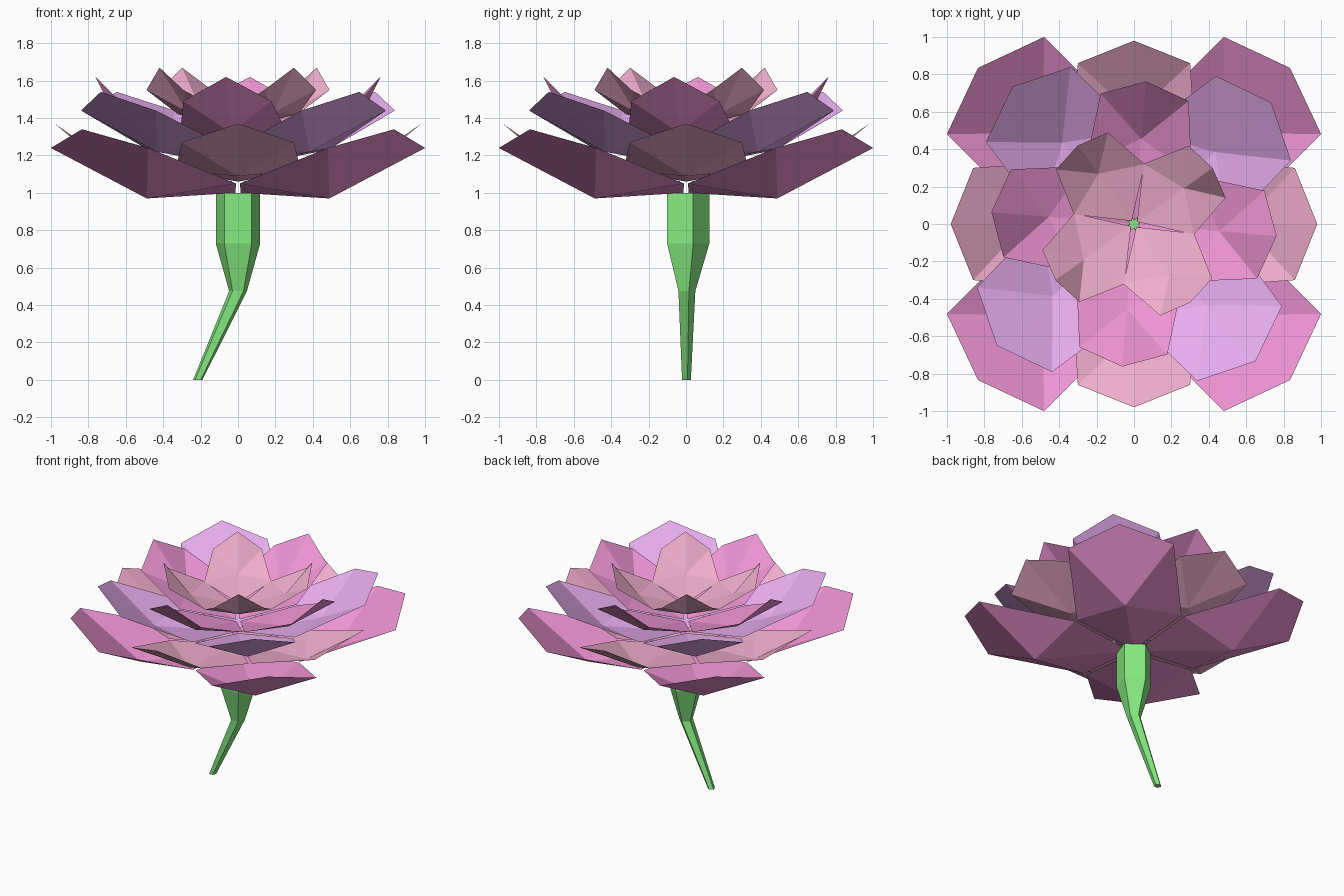
import bpy
from math import radians, cos, sin, pi
from mathutils import Vector

if "Cube" in bpy.data.objects:
    bpy.data.objects.remove(bpy.data.objects["Cube"])


def material(name, rgb):
    m = bpy.data.materials.new(name)
    m.diffuse_color = (*rgb, 1)
    m.use_nodes = True
    m.node_tree.nodes["Principled BSDF"].inputs["Base Color"].default_value = m.diffuse_color
    return m


magenta = material("magenta", (0.86, 0.30, 0.66))
salmon = material("salmon", (0.87, 0.42, 0.60))
purple = material("purple", (0.81, 0.42, 0.87))
green = material("green", (0.24, 0.83, 0.22))


def add_mesh(name, verts, faces, mat):
    me = bpy.data.meshes.new(name)
    me.from_pydata(verts, [], faces)
    me.materials.append(mat)
    me.update()
    ob = bpy.data.objects.new(name, me)
    bpy.context.collection.objects.link(ob)
    return ob


def petal_ring(name, mat, angle, base_z, mid, keel, end, tip):
    """Four folded petals: base, side and end corners, raised tip, low keel point."""
    local = [(0.02, 0, base_z),
             (mid[0], -mid[1], mid[2]), (end[0], -end[1], end[2]),
             (tip[0], 0, tip[1]),
             (end[0], end[1], end[2]), (mid[0], mid[1], mid[2]),
             (keel[0], 0, keel[1])]
    verts, faces = [], []
    for k in range(4):
        a = radians(angle + 90 * k)
        n = len(verts)
        verts += [(u * cos(a) - v * sin(a), u * sin(a) + v * cos(a), z)
                  for u, v, z in local]
        faces += [(n + i, n + (i + 1) % 6, n + 6) for i in range(6)]
    return add_mesh(name, verts, faces, mat)


# Petal rings, from the wide outer one to the small upright inner one
petal_ring("outer_petals", magenta, 45, 1.00,
           (0.38, 0.365, 1.05), (0.69, 0.97), (1.047, 0.368, 1.24), (1.18, 1.34))
petal_ring("second_petals", salmon, 0, 1.06,
           (0.35, 0.335, 1.12), (0.58, 1.09), (0.86, 0.30, 1.27), (0.98, 1.37))
petal_ring("third_petals", purple, 41.5, 1.14,
           (0.36, 0.345, 1.24), (0.58, 1.22), (0.853, 0.302, 1.44), (0.98, 1.54))
petal_ring("fourth_petals", magenta, -4.8, 1.23,
           (0.295, 0.285, 1.33), (0.457, 1.32), (0.68, 0.236, 1.49), (0.765, 1.62))
petal_ring("inner_petals", salmon, 35.5, 1.35,
           (0.228, 0.232, 1.42), (0.33, 1.43), (0.48, 0.17, 1.55), (0.516, 1.67))

# Five-sided stem that bends sideways and swells into the cup
sections = [(-0.215, 0.0, 0.026), (0.0, 0.475, 0.05), (0.0, 0.73, 0.125), (0.0, 1.0, 0.125)]
verts, faces = [], []
for x, z, r in sections:
    verts += [(x + r * cos(pi / 2 + i * 2 * pi / 5), r * sin(pi / 2 + i * 2 * pi / 5), z)
              for i in range(5)]
for s in range(len(sections) - 1):
    for i in range(5):
        j = (i + 1) % 5
        faces.append((s * 5 + i, s * 5 + j, s * 5 + 5 + j, s * 5 + 5 + i))
faces += [(4, 3, 2, 1, 0), (15, 16, 17, 18, 19)]
add_mesh("stem", verts, faces, green)
